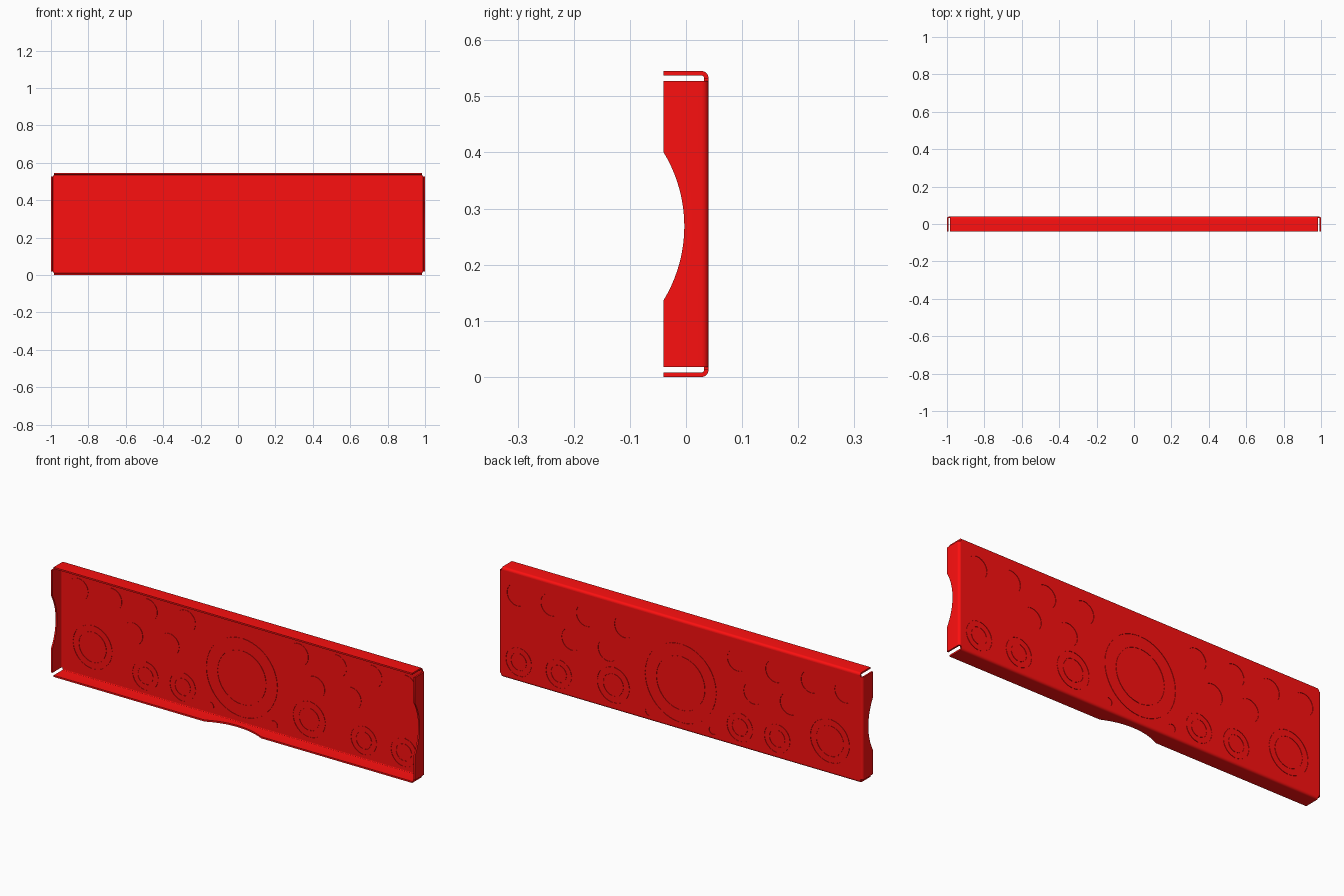
import bpy, bmesh
from math import sin, cos, pi, sqrt

if "Cube" in bpy.data.objects:
    bpy.data.objects.remove(bpy.data.objects["Cube"])

T = 0.008            # sheet thickness
R = 0.012            # outer bend radius
X, H, D = 1.0, 0.545, 0.04

red = bpy.data.materials.new("red_paint")
red.diffuse_color = (0.98, 0.005, 0.005, 1)
red.use_nodes = True
red.node_tree.nodes["Principled BSDF"].inputs["Base Color"].default_value = red.diffuse_color


def add_object(name, bm, helper=False):
    bmesh.ops.recalc_face_normals(bm, faces=bm.faces)
    me = bpy.data.meshes.new(name)
    bm.to_mesh(me)
    bm.free()
    ob = bpy.data.objects.new(name, me)
    bpy.context.collection.objects.link(ob)
    me.materials.append(red)
    if helper:
        ob.hide_render = True
        ob.hide_viewport = True
    return ob


def loft(bm, sections):
    rows = [[bm.verts.new(p) for p in s] for s in sections]
    n = len(rows[0])
    for a, b in zip(rows, rows[1:]):
        for i in range(n):
            j = (i + 1) % n
            bm.faces.new((a[i], a[j], b[j], b[i]))
    bm.faces.new(rows[0])
    bm.faces.new(rows[-1])


def flange(name, half, place, chord=0, shift=0, depth=0.037):
    """Bent edge strip; place(u, v, y) maps length, inset and depth to the world."""
    us = [(-half, 0), (half, 0)]
    if chord:
        rad = (chord**2 + depth**2) / (2 * depth)
        arc = []
        for k in range(21):
            s = chord * (-1 + k / 10)
            arc.append((s + shift, max(0, sqrt(rad**2 - s * s) - rad + depth)))
        us[1:1] = arc
    sections = []
    for u, cut in us:
        prof = [(0, -D + cut)]
        for r, order in ((R, range(7)), (R - T, range(6, -1, -1))):
            prof += [(R - r * cos(k * pi / 12), D - R + r * sin(k * pi / 12)) for k in order]
        prof.append((T, -D + cut))
        sections.append([place(u, v, y) for v, y in prof])
    bm = bmesh.new()
    loft(bm, sections)
    ob = add_object(name, bm)
    bpy.context.view_layer.objects.active = ob
    ob.select_set(True)
    bpy.ops.object.shade_smooth_by_angle(angle=0.6)
    ob.select_set(False)


def disc(bm, x, z, r, y0, y1, n=40):
    rings = [[bm.verts.new((x + r * cos(2 * pi * k / n), y, z + r * sin(2 * pi * k / n)))
              for k in range(n)] for y in (y0, y1)]
    for k in range(n):
        j = (k + 1) % n
        bm.faces.new((rings[0][k], rings[0][j], rings[1][j], rings[1][k]))
    for ring in rings:
        bm.faces.new(ring)


def grooves(bm, x, z, r, w=0.003, tab=0.012):
    """Four arc grooves on each face of the panel, separated by small tabs."""
    gap = tab / r / 2
    for q in range(4):
        for y0, y1 in ((0.02, D - T + 0.002), (D - 0.002, 0.05)):
            secs = []
            for k in range(13):
                a = q * pi / 2 + gap + (pi / 2 - 2 * gap) * k / 12
                secs.append([(x + s * cos(a), y, z + s * sin(a)) for s, y in
                             ((r - w / 2, y0), (r + w / 2, y0), (r + w / 2, y1), (r - w / 2, y1))])
            loft(bm, secs)


# Folded edges on all four sides
zc, zh = H / 2, 0.2545
flange("top_flange", 0.985, lambda u, v, y: (u, y, H - v))
flange("bottom_flange", 0.985, lambda u, v, y: (u, y, v), chord=0.155)
flange("left_flange", zh, lambda u, v, y: (-X + v, y, zc + u), chord=0.132, shift=-0.004)
flange("right_flange", zh, lambda u, v, y: (X - v, y, zc + u), chord=0.132, shift=-0.004)

# Knockout layout: x, z, radius (single) or x, z, outer, inner (double)
singles = [(s * x, z, r) for s in (-1, 1)
           for x, z, r in ((0.9, 0.43, 0.055), (0.715, 0.43, 0.055), (0.52, 0.43, 0.055),
                           (0.31, 0.43, 0.055), (0.6, 0.29, 0.055), (0.4, 0.29, 0.055),
                           (0.175, 0.045, 0.02))]
doubles = [(0, 0.233, 0.195, 0.133), (-0.82, 0.165, 0.107, 0.075), (0.37, 0.125, 0.088, 0.055),
           (-0.53, 0.1, 0.07, 0.042), (-0.325, 0.1, 0.07, 0.042),
           (0.67, 0.1, 0.07, 0.042), (0.89, 0.1, 0.07, 0.042)]

bm = bmesh.new()
for x, z, r in singles:
    disc(bm, x, z, r, D - 0.002, D + 0.01)
for x, z, ro, ri in doubles:
    grooves(bm, x, z, ro)
    grooves(bm, x, z, ri)
cutter = add_object("knockout_cutter", bm, helper=True)

# Back panel with recessed and grooved knockouts
bm = bmesh.new()
z0, z1, xe = R, H - R, X - R
loft(bm, [[(x, y, z) for x, z in ((-xe, z0), (xe, z0), (xe, z1), (-xe, z1))] for y in (D - T, D)])
panel = add_object("back_panel", bm)
cut = panel.modifiers.new("knockouts", 'BOOLEAN')
cut.operation = 'DIFFERENCE'
cut.solver = 'EXACT'
cut.object = cutter

# Pressed discs standing slightly proud of the inner face
bm = bmesh.new()
for x, z, r in singles:
    disc(bm, x, z, r, D - T - 0.002, D - T + 0.001)
add_object("knockout_discs", bm)
